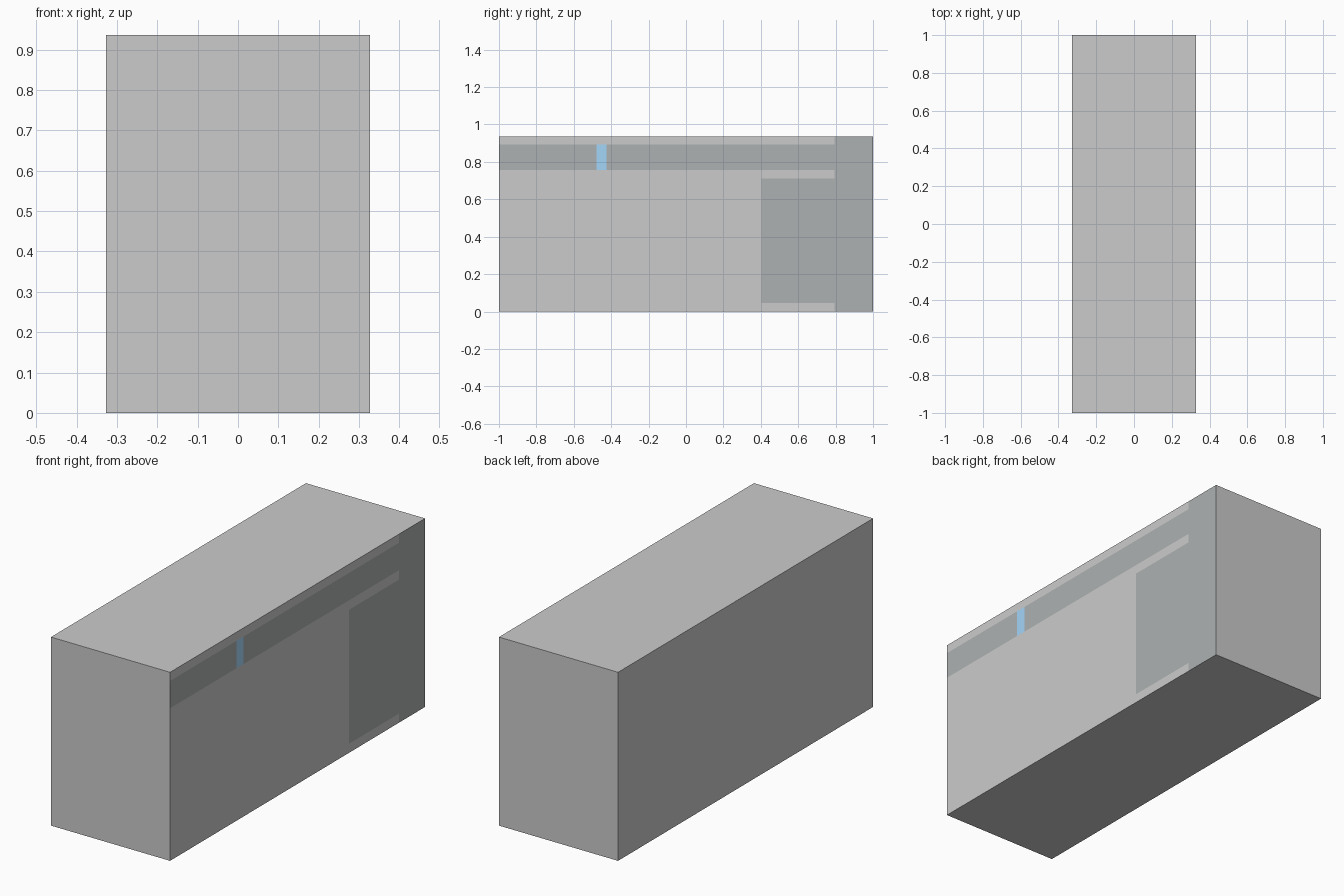
import bpy, bmesh
from math import radians
from mathutils import Vector

if "Cube" in bpy.data.objects:
    bpy.data.objects.remove(bpy.data.objects["Cube"])

W, D, H = 0.654, 2.0, 0.936


def material(name, rgb):
    m = bpy.data.materials.new(name)
    m.diffuse_color = (*rgb, 1)
    m.use_nodes = True
    m.node_tree.nodes["Principled BSDF"].inputs["Base Color"].default_value = m.diffuse_color
    return m


# Flush inlays on the right side: (material slot, y0, y1, z0, z1), later ones win
inlays = [
    (1, 0.795, 1.0, 0.0, H),          # full height end column
    (1, 0.405, 0.795, 0.045, 0.71),   # lower dark panel
    (1, -1.0, 0.795, 0.757, 0.893),   # upper dark band
    (2, -0.478, -0.425, 0.757, 0.893),  # blue marker on the band
]

# Cabinet block
bm = bmesh.new()
bmesh.ops.create_cube(bm, size=1)
for v in bm.verts:
    v.co = Vector((v.co.x * W, v.co.y * D, (v.co.z + 0.5) * H))

# Score the right face along every inlay border
cuts = {(1, y) for i in inlays for y in i[1:3] if abs(y) < 1}
cuts |= {(2, z) for i in inlays for z in i[3:5] if 0 < z < H}
for axis, value in sorted(cuts):
    normal = Vector((0, 0, 0))
    normal[axis] = 1
    bmesh.ops.bisect_plane(bm, geom=bm.verts[:] + bm.edges[:] + bm.faces[:],
                           dist=1e-5, plane_co=normal * value, plane_no=normal)

# Colour the inlay cells
bm.normal_update()
for f in bm.faces:
    if f.normal.x > 0.9:
        c = f.calc_center_median()
        for slot, y0, y1, z0, z1 in inlays:
            if y0 < c.y < y1 and z0 < c.z < z1:
                f.material_index = slot

# Merge cells that share a colour
bmesh.ops.dissolve_limit(bm, angle_limit=radians(1), verts=bm.verts[:],
                         edges=bm.edges[:], delimit={'MATERIAL'})

mesh = bpy.data.meshes.new("cabinet_body")
bm.to_mesh(mesh)
bm.free()
mesh.materials.append(material("light_grey", (0.8, 0.8, 0.8)))
mesh.materials.append(material("dark_grey", (0.42, 0.44, 0.44)))
mesh.materials.append(material("blue", (0.37, 0.67, 0.95)))
body = bpy.data.objects.new("cabinet_body", mesh)
bpy.context.collection.objects.link(body)
